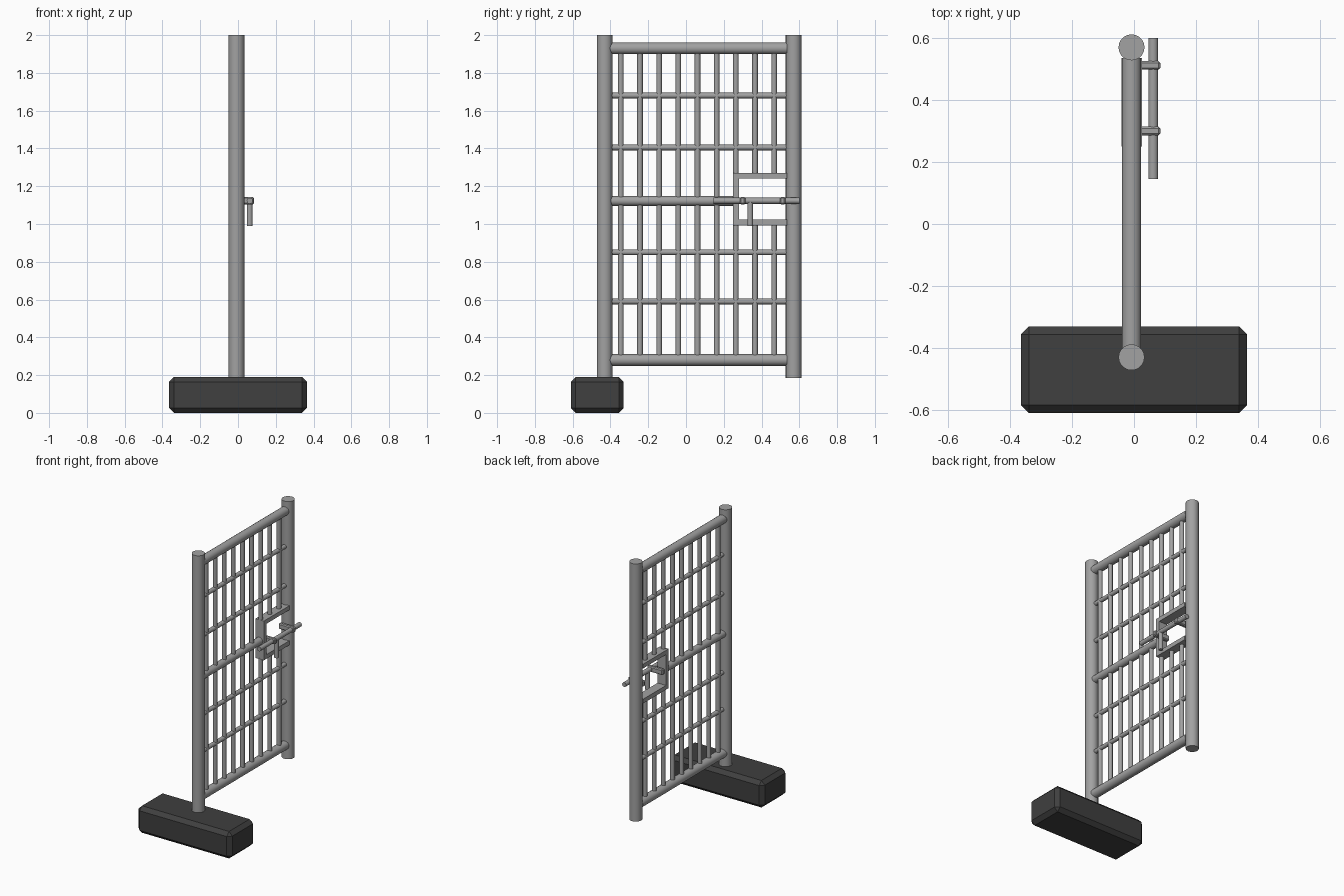
import bpy
import math
from mathutils import Vector

cube = bpy.data.objects.get("Cube")
if cube:
    bpy.data.objects.remove(cube, do_unlink=True)


def material(name, value):
    mat = bpy.data.materials.new(name)
    mat.use_nodes = True
    colour = (value, value, value, 1)
    mat.diffuse_color = colour
    mat.node_tree.nodes["Principled BSDF"].inputs["Base Color"].default_value = colour
    return mat


steel = material("grey steel", 0.36)
stone = material("dark stone", 0.05)


def finish(name, mat, smooth=False):
    obj = bpy.context.object
    obj.name = name
    obj.data.materials.append(mat)
    if smooth:
        bpy.ops.object.shade_smooth_by_angle(angle=math.radians(50))
    return obj


def rod(name, start, end, radius, sides=12):
    a, b = Vector(start), Vector(end)
    axis = b - a
    bpy.ops.mesh.primitive_cylinder_add(
        vertices=sides, radius=radius, depth=axis.length, location=(a + b) / 2,
        rotation=axis.to_track_quat("Z", "Y").to_euler())
    return finish(name, steel, True)


def box(name, low, high, mat=steel, bevel=0):
    a, b = Vector(low), Vector(high)
    bpy.ops.mesh.primitive_cube_add(size=1, location=(a + b) / 2)
    obj = bpy.context.object
    obj.scale = b - a
    bpy.ops.object.transform_apply(location=False, rotation=False, scale=True)
    if bevel:
        mod = obj.modifiers.new("Bevel", "BEVEL")
        mod.width = bevel
        mod.segments = 1
    return finish(name, mat)


X = -0.008            # plane of the gate
HINGE, LATCH = -0.43, 0.57
LEFT_END, RIGHT_END = -0.405, 0.535

# Foundation block and the two posts
box("base_block", (-0.365, -0.61, 0), (0.365, -0.33, 0.19), stone, 0.026)
rod("hinge_post", (X, HINGE, 0.185), (X, HINGE, 2), 0.042, 20)
rod("latch_post", (X, LATCH, 0.185), (X, LATCH, 2), 0.042, 20)

# Heavy rails; the middle one stops at the lock frame
for name, z, end, radius in (("top_rail", 1.93, RIGHT_END, 0.031),
                             ("middle_rail", 1.122, 0.26, 0.026),
                             ("bottom_rail", 0.28, RIGHT_END, 0.031)):
    rod(name, (X, LEFT_END, z), (X, end, z), radius, 16)

# Thin cross rails
for z in (0.59, 0.85, 1.405, 1.68):
    rod("cross_rail", (X, LEFT_END, z), (X, RIGHT_END, z), 0.015)

# Upright bars, split where the lock frame interrupts them
for i in range(9):
    y = -0.345 + i * 0.1015
    spans = ((0.28, 1.93),) if i < 6 else ((0.28, 1.0), (1.26, 1.93))
    for low, high in spans:
        rod("upright_bar", (X, y, low), (X, y, high), 0.015)

# C-shaped lock frame
box("frame_top", (-0.04, 0.25, 1.24), (0.026, RIGHT_END, 1.27))
box("frame_bottom", (-0.04, 0.25, 0.993), (0.026, RIGHT_END, 1.023))
box("frame_side", (-0.04, 0.25, 1.023), (0.026, 0.28, 1.24))

# Sliding bolt, its handle and guides
rod("bolt", (0.062, 0.145, 1.123), (0.062, 0.6, 1.123), 0.016)
rod("bolt_handle", (0.062, 0.34, 0.99), (0.062, 0.34, 1.123), 0.015)
for y in (0.3, 0.512):
    box("bolt_guide", (-0.035, y - 0.014, 1.104), (0.085, y + 0.014, 1.143), steel, 0.006)
